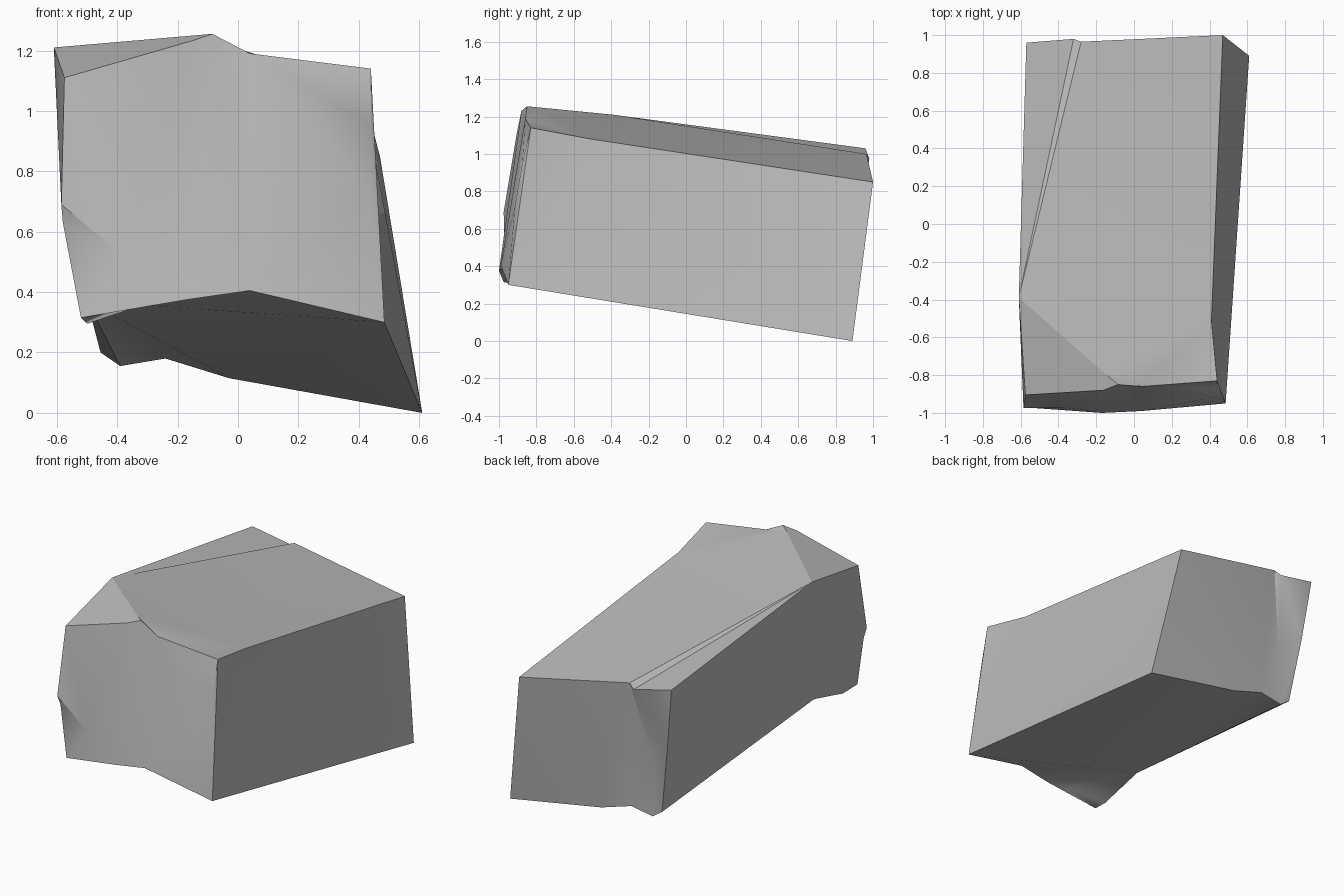
import bpy
import bmesh

if "Cube" in bpy.data.objects:
    bpy.data.objects.remove(bpy.data.objects["Cube"], do_unlink=True)

# Single stone colour
stone = bpy.data.materials.new("grey_stone")
stone.use_nodes = True
stone_colour = (0.5, 0.5, 0.5, 1)
stone.diffuse_color = stone_colour
stone.node_tree.nodes["Principled BSDF"].inputs["Base Color"].default_value = stone_colour

mesh_builder = bmesh.new()


def chain(*points):
    """Add a run of corner points along one edge of the block."""
    return [mesh_builder.verts.new(point) for point in points]


def panel(*runs):
    """Fill the closed outline made by joining several corner runs."""
    outline = [corner for run in runs for corner in run]
    return mesh_builder.faces.new(outline)


# Front end outline, anticlockwise from the lower right corner
front_right = chain((.485, -.95, .3), (.435, -.915, .72), (.44, -.875, .95), (.44, -.83, 1.14))
front_top = chain((.04, -.86, 1.19), (-.085, -.85, 1.255), (-.16, -.88, 1.23), (-.575, -.905, 1.11))
front_left = chain((-.585, -.975, .69), (-.58, -.95, .63), (-.52, -.975, .315))
front_bottom = chain((-.29, -.975, .365), (-.17, -1, .375), (.04, -.99, .405))

# Back end outline, in the same order
back_right = chain((.61, .89, 0), (.47, 1, .85))
back_top = chain((-.28, .965, 1), (-.32, .98, .975), (-.57, .96, 1.03))
back_left = chain((-.52, .93, .63), (-.455, .89, .2))
back_bottom = chain((-.39, .89, .155), (-.24, .89, .18), (-.03, .89, .115))

# Corners along the length, and the broken spots on both ends
top_right_bend = chain((.41, -.51, 1.08))
top_left_bend = chain((-.61, -.39, 1.21))
top_chip = chain((-.145, -.8, 1.25))
lower_left_bend = chain((-.5, -.86, .295), (-.5, -.57, .37))
front_crack = chain((-.38, -.97, .52))
back_dent = chain((-.38, .88, .54))

# Long sides
panel(front_right, top_right_bend, back_right[::-1])
panel(front_left, lower_left_bend, back_left[::-1], back_top[-1:], top_left_bend, front_top[-1:])
panel(front_right[:1], back_right[:1], back_bottom[::-1], back_left[-1:],
      lower_left_bend[::-1], front_left[-1:], front_bottom)

# Top, with its left strip and the chipped front corner
panel(front_right[-1:], top_right_bend, back_right[-1:], back_top[:2],
      top_left_bend, top_chip, front_top[1::-1])
panel(top_left_bend, back_top[:0:-1])
panel(top_left_bend, front_top[:0:-1], top_chip)

# Front end: bulging slab, crack and lower broken corner
panel(front_right, front_top, front_left[:1], front_crack, front_bottom[1:])
panel(front_left[:2], front_crack)
panel(front_left[1:], front_bottom[:2], front_crack)

# Back end: flat area and the facets around the dent
panel(back_right, back_top[:2], back_dent, back_bottom[1:])
panel(back_top[1:], back_left[:1], back_dent)
panel(back_left, back_bottom[:2], back_dent)

bmesh.ops.triangulate(mesh_builder, faces=mesh_builder.faces[:], ngon_method='BEAUTY')
bmesh.ops.recalc_face_normals(mesh_builder, faces=mesh_builder.faces[:])

# Finished block
block_mesh = bpy.data.meshes.new("broken_stone_block")
mesh_builder.to_mesh(block_mesh)
mesh_builder.free()
block_mesh.materials.append(stone)
block = bpy.data.objects.new("broken_stone_block", block_mesh)
bpy.context.collection.objects.link(block)
bpy.ops.object.select_all(action='DESELECT')
block.select_set(True)
bpy.context.view_layer.objects.active = block
bpy.ops.object.shade_smooth_by_angle(angle=0.6)
